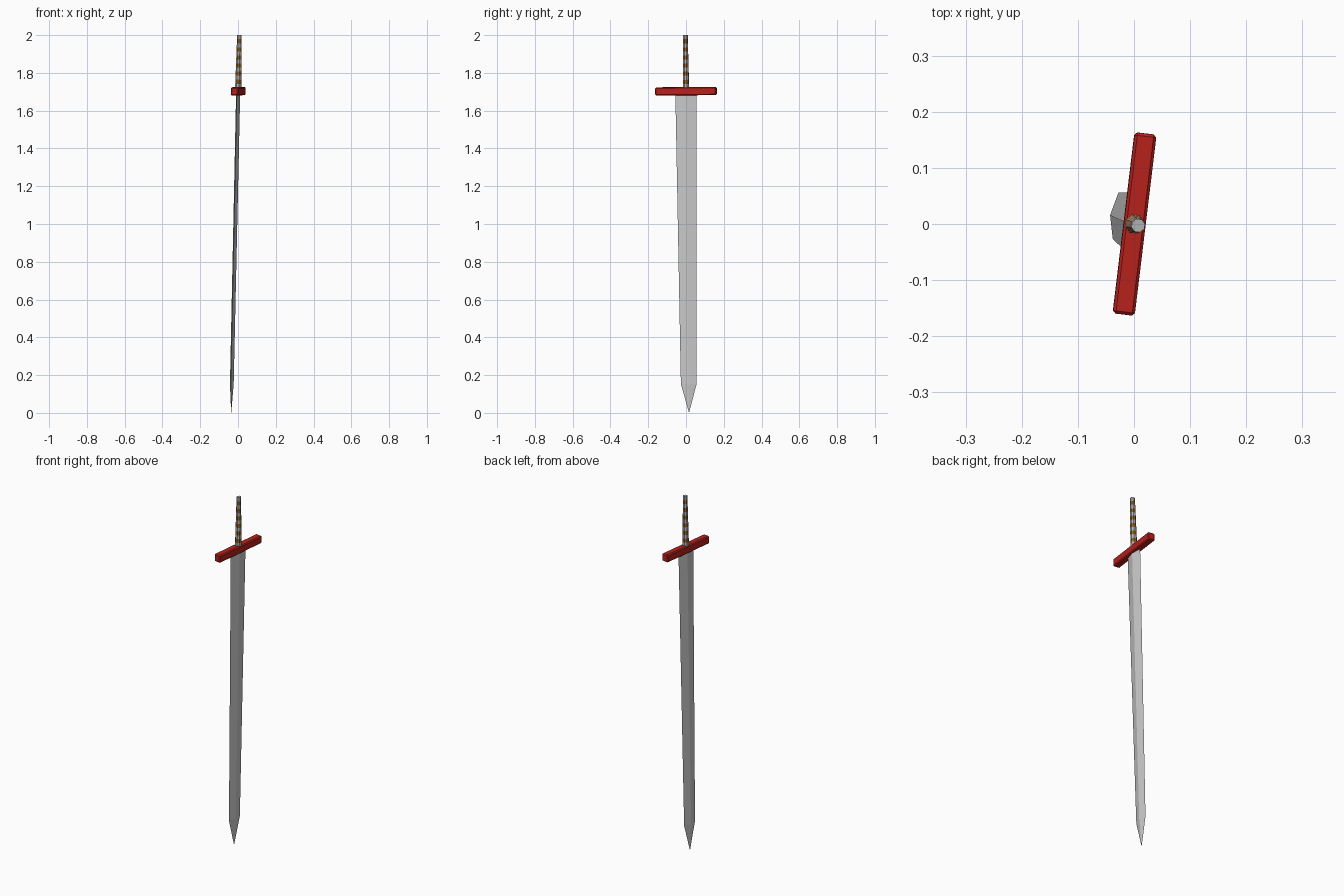
import bpy, bmesh, math
from mathutils import Matrix, Vector

if "Cube" in bpy.data.objects:
    bpy.data.objects.remove(bpy.data.objects["Cube"])

# Frame of the slightly leaning sword: origin at guard centre, z along the axis
axis_z = Vector((0.037, -0.016, 1.7)).normalized()
axis_y = Vector((0.12, 0.993, 0.0))
axis_y = (axis_y - axis_z * axis_y.dot(axis_z)).normalized()
axis_x = axis_y.cross(axis_z)
FRAME = Matrix.Translation((0.001, 0, 1.703)) @ Matrix((axis_x, axis_y, axis_z)).transposed().to_4x4()


def material(name, color):
    mat = bpy.data.materials.new(name)
    mat.diffuse_color = (*color, 1)
    mat.use_nodes = True
    mat.node_tree.nodes["Principled BSDF"].inputs["Base Color"].default_value = mat.diffuse_color
    return mat


def finish(name, bm, mats=()):
    bmesh.ops.recalc_face_normals(bm, faces=bm.faces)
    mesh = bpy.data.meshes.new(name)
    bm.to_mesh(mesh)
    bm.free()
    for m in mats:
        mesh.materials.append(m)
    obj = bpy.data.objects.new(name, mesh)
    obj.matrix_world = FRAME
    bpy.context.collection.objects.link(obj)
    return obj


def loft(name, rings, mats=(), mat_of=lambda i: 0):
    """Skin a list of point rings and cap both ends."""
    bm = bmesh.new()
    loops = [[bm.verts.new(p) for p in ring] for ring in rings]
    n = len(loops[0])
    for i, (a, b) in enumerate(zip(loops, loops[1:])):
        for k in range(n):
            f = bm.faces.new((a[k], a[(k + 1) % n], b[(k + 1) % n], b[k]))
            f.material_index = mat_of(i)
    bm.faces.new(loops[0])
    bm.faces.new(loops[-1])
    bmesh.ops.remove_doubles(bm, verts=bm.verts, dist=1e-5)
    return finish(name, bm, mats)


# Blade: diamond section tapering to a point
def diamond(t, w, z):
    return [(t, 0, z), (0, w, z), (-t, 0, z), (0, -w, z)]


loft("blade", [diamond(0.011, 0.057, 0.0), diamond(0.010, 0.042, -1.55),
               diamond(0.0004, 0.0004, -1.702)])

# Crossguard: lightly bevelled bar
bm = bmesh.new()
bmesh.ops.create_cube(bm, size=1)
bmesh.ops.scale(bm, vec=(0.039, 0.325, 0.043), verts=bm.verts)
bmesh.ops.bevel(bm, geom=bm.edges[:], offset=0.005, segments=1, affect='EDGES')
finish("crossguard", bm, [material("red", (0.48, 0.015, 0.012))])


# Grip: tapered octagonal rod with alternating wrapped bands
def ring(r, z, sides=8):
    return [(r * math.cos(a), r * math.sin(a), z)
            for a in (math.tau * (k + 0.5) / sides for k in range(sides))]


bands = 13
z0, z1 = 0.018, 0.297
rings = [ring(0.0175 - 0.005 * i / bands, z0 + (z1 - z0) * i / bands) for i in range(bands + 1)]
loft("grip", rings, [material("steel", (0.45, 0.45, 0.47)), material("leather", (0.30, 0.13, 0.02))],
     lambda i: i % 2)
